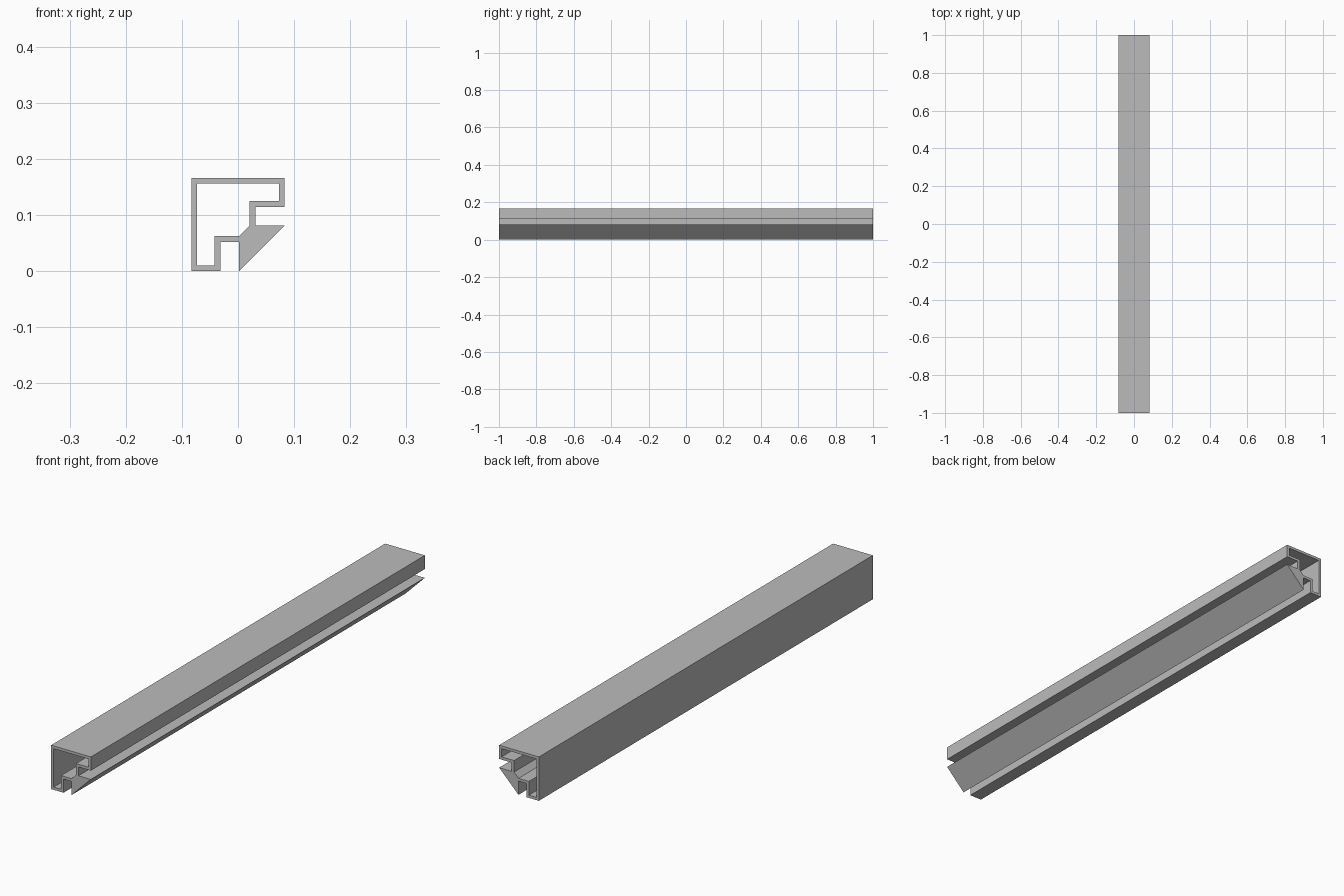
import bpy
import bmesh
from mathutils import Vector

cube = bpy.data.objects.get("Cube")
if cube:
    bpy.data.objects.remove(cube, do_unlink=True)

SIZE = 0.1664           # width and height of the section
UNIT = SIZE / 16        # wall thickness
LENGTH = 2.0

grey = bpy.data.materials.new("plain grey")
grey.use_nodes = True
colour = (0.5, 0.5, 0.5, 1)
grey.diffuse_color = colour
grey.node_tree.nodes["Principled BSDF"].inputs["Base Color"].default_value = colour


def mirrored(half):
    """Complete a loop that is symmetric about the section's diagonal."""
    return half + [(b, a) for a, b in reversed(half) if a != b]


# Section in wall units: across from the left, down from the top
outer = mirrored([(0, 0), (16, 0), (16, 5), (11, 5), (11, 8.2), (16, 8.2)])
inner = mirrored([(1, 1), (15, 1), (15, 4), (10, 4), (10, 8.2)])

# Fill the section between the two loops and extrude it along y
bm = bmesh.new()
for loop in (outer, inner):
    verts = [bm.verts.new((a * UNIT - SIZE / 2, -LENGTH / 2, SIZE - b * UNIT))
             for a, b in loop]
    for i, v in enumerate(verts):
        bm.edges.new((verts[i - 1], v))
bmesh.ops.triangle_fill(bm, use_beauty=True, edges=bm.edges[:], normal=Vector((0, -1, 0)))
extruded = bmesh.ops.extrude_face_region(bm, geom=bm.faces[:], use_keep_orig=True)
moved = [g for g in extruded["geom"] if isinstance(g, bmesh.types.BMVert)]
bmesh.ops.translate(bm, verts=moved, vec=(0, LENGTH, 0))
bmesh.ops.recalc_face_normals(bm, faces=bm.faces[:])
bmesh.ops.dissolve_limit(bm, angle_limit=0.01, verts=bm.verts[:], edges=bm.edges[:])

mesh = bpy.data.meshes.new("corner_profile")
bm.to_mesh(mesh)
bm.free()
mesh.materials.append(grey)
bpy.context.collection.objects.link(bpy.data.objects.new("corner_profile", mesh))
